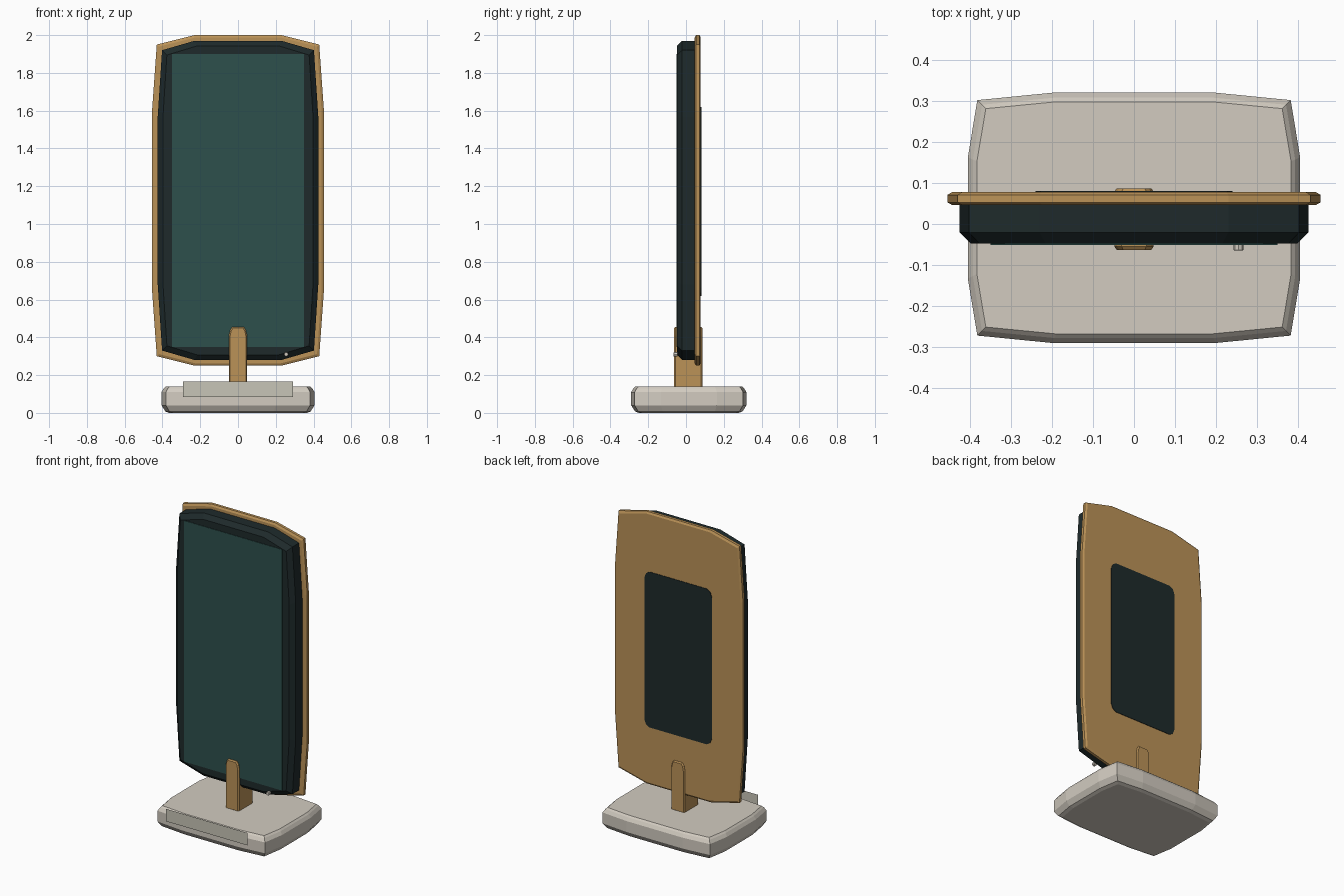
import bpy
import math

if "Cube" in bpy.data.objects:
    bpy.data.objects.remove(bpy.data.objects["Cube"])


def material(name, color):
    m = bpy.data.materials.new(name)
    m.diffuse_color = (*color, 1)
    m.use_nodes = True
    m.node_tree.nodes["Principled BSDF"].inputs["Base Color"].default_value = m.diffuse_color
    return m


TAN = material("warm tan", (0.50, 0.29, 0.097))
DARK = material("dark slate", (0.013, 0.023, 0.024))
TEAL = material("deep teal", (0.027, 0.080, 0.073))
STONE = material("pale stone", (0.645, 0.600, 0.530))
LABEL = material("sage stone", (0.575, 0.560, 0.475))


def add_mesh(name, verts, faces, mat):
    mesh = bpy.data.meshes.new(name)
    mesh.from_pydata(verts, [], faces)
    mesh.materials.append(mat)
    obj = bpy.data.objects.new(name, mesh)
    bpy.context.collection.objects.link(obj)
    return obj


def mirror_outline(quarter):
    """Full counter-clockwise outline from one quarter, mirrored on both axes."""
    left = [(-u, v) for u, v in reversed(quarter)]
    top = quarter + left
    return top + [(-u, -v) for u, v in top]


def stack(name, outline, rings, mat, center=0.0, upright=True):
    """Join copies of an outline; each ring is (inset, depth)."""
    hu = max(abs(u) for u, v in outline)
    hv = max(abs(v) for u, v in outline)
    n = len(outline)
    verts = []
    for inset, depth in rings:
        for u, v in outline:
            a = u * (hu - inset) / hu
            b = v * (hv - inset) / hv + center
            verts.append((a, depth, b) if upright else (a, b, depth))
    faces = [tuple(range(n))[::-1],
             tuple(range((len(rings) - 1) * n, len(rings) * n))]
    for r in range(len(rings) - 1):
        for i in range(n):
            j = (i + 1) % n
            faces.append((r * n + i, r * n + j, (r + 1) * n + j, (r + 1) * n + i))
    if upright:
        faces = [f[::-1] for f in faces]
    return add_mesh(name, verts, faces, mat)


# Foot with chamfered top and bottom edges
foot = mirror_outline([(0.405, 0.148), (0.382, 0.287), (0.20, 0.305)])
stack("base", foot,
      [(0.04, 0.0), (0.02, 0.008), (0.0, 0.04), (0.0, 0.11), (0.012, 0.13), (0.022, 0.14)],
      STONE, 0.015, upright=False)

# Thin label plate standing in front of the foot
add_mesh("base_label_plate",
         [(-0.29, -0.32, 0.085), (0.29, -0.32, 0.085),
          (0.29, -0.32, 0.165), (-0.29, -0.32, 0.165)], [(0, 1, 2, 3)], LABEL)

# Upright clip holding the panel
clip = [(0.048, -0.16), (0.048, 0.115), (0.041, 0.145), (0.03, 0.16)]
clip += [(-u, v) for u, v in reversed(clip)]
stack("support_clip", clip,
      [(0.006, -0.063), (0.0, -0.055), (0.0, 0.079), (0.006, 0.087)], TAN, 0.295)

# Dark front housing, chamfered toward the viewer
housing = mirror_outline([(0.425, 0.445), (0.402, 0.795), (0.23, 0.845)])
stack("front_housing", housing,
      [(0.027, -0.048), (0.0, -0.021), (0.0, 0.05)], DARK, 1.125)

# Tan back shell with a slim bevelled rim
shell = mirror_outline([(0.455, 0.475), (0.43, 0.825), (0.23, 0.875)])
stack("back_shell", shell,
      [(0.012, 0.046), (0.0, 0.053), (0.0, 0.071), (0.012, 0.078)], TAN, 1.125)

# Display glass
screen = [(0.35, -0.775), (0.35, 0.775), (-0.35, 0.775), (-0.35, -0.775)]
stack("screen", screen, [(0.0, -0.051), (0.0, -0.045)], TEAL, 1.125)

# Dark panel with clipped corners on the back
patch = mirror_outline([(0.24, 0.455), (0.228, 0.485), (0.205, 0.50)])
stack("rear_panel", patch, [(0.0, 0.075), (0.0, 0.081)], DARK, 1.12)

# Small round indicator
dot = [(0.012 * math.cos(i * math.pi / 4), 0.012 * math.sin(i * math.pi / 4))
       for i in range(8)]
light = stack("indicator_dot", dot, [(0.002, -0.065), (0.0, -0.063), (0.0, -0.045)],
              STONE, 0.31)
light.location.x = 0.255
